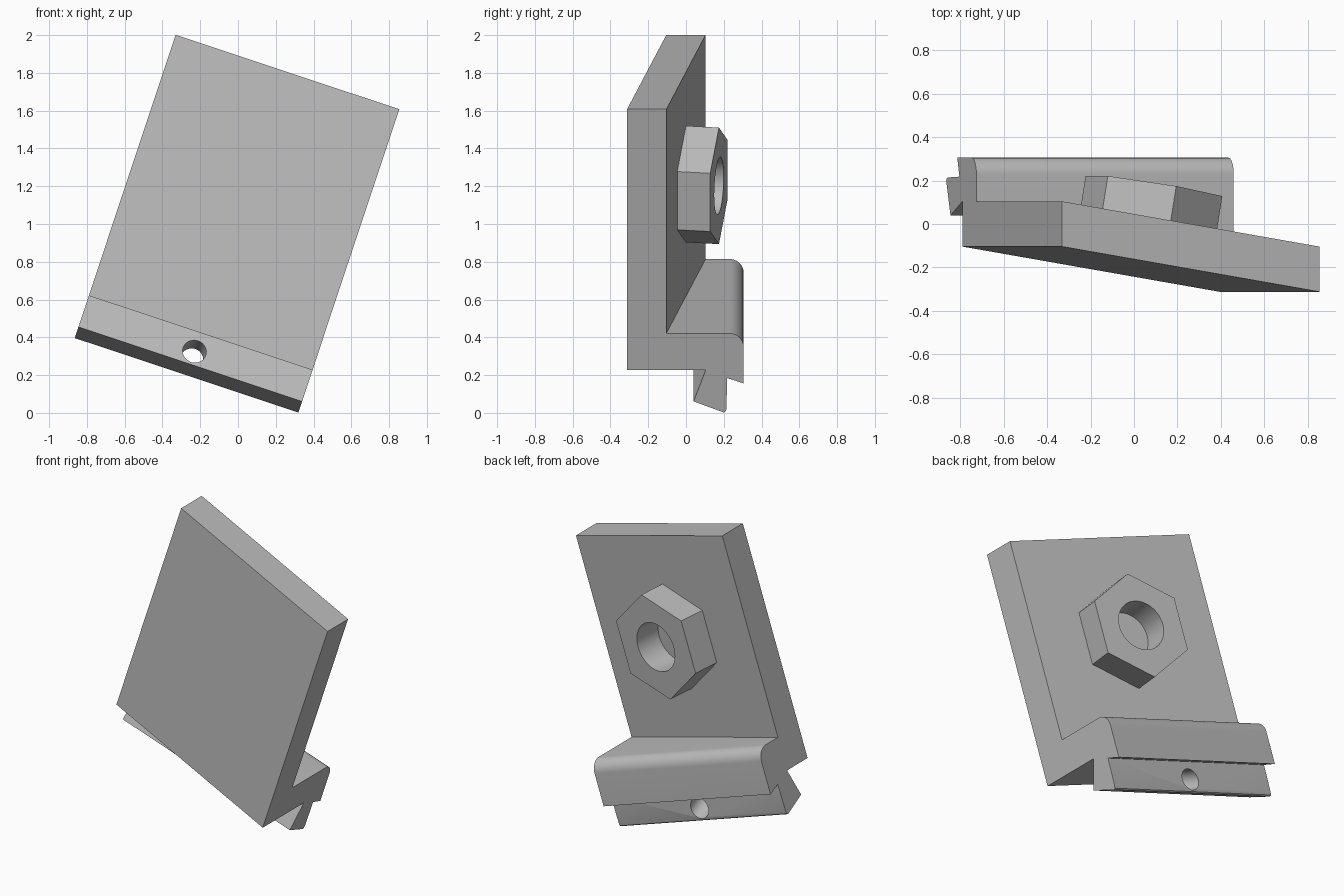
import bpy, bmesh, math
from mathutils import Vector, Matrix

if "Cube" in bpy.data.objects:
    bpy.data.objects.remove(bpy.data.objects["Cube"], do_unlink=True)

grey = bpy.data.materials.new("plain grey")
grey.use_nodes = True
grey.diffuse_color = (0.5, 0.5, 0.5, 1)
grey.node_tree.nodes["Principled BSDF"].inputs["Base Color"].default_value = (0.5, 0.5, 0.5, 1)

# Everything is built upright, then leaned over about the y axis
LEAN = Matrix.Translation((-0.79, 0, 0.62)) @ Matrix.Rotation(math.radians(18.4), 4, 'Y')
WIDTH, HEIGHT, SHEAR, LEDGE = 1.248, 1.456, 0.208, 0.205


def prism(name, start, end):
    """Solid between two matching outlines."""
    bm = bmesh.new()
    a = [bm.verts.new(p) for p in start]
    b = [bm.verts.new(p) for p in end]
    bm.faces.new(a)
    bm.faces.new(b[::-1])
    for i in range(len(a)):
        j = (i + 1) % len(a)
        bm.faces.new((a[i], b[i], b[j], a[j]))
    bmesh.ops.recalc_face_normals(bm, faces=bm.faces)
    mesh = bpy.data.meshes.new(name)
    bm.to_mesh(mesh)
    bm.free()
    mesh.materials.append(grey)
    obj = bpy.data.objects.new(name, mesh)
    bpy.context.collection.objects.link(obj)
    obj.matrix_world = LEAN
    return obj


def rod(name, centre, axis, up, radius, sides, lo, hi):
    """Regular prism along an axis, with one corner pointing up."""
    axis = axis.normalized()
    side = axis.cross(up)
    ring = [centre + radius * (math.cos(t) * up + math.sin(t) * side)
            for t in (math.tau * i / sides for i in range(sides))]
    return prism(name, [p + axis * lo for p in ring], [p + axis * hi for p in ring])


def cut(obj, cutter):
    cutter.hide_render = True
    mod = obj.modifiers.new("hole", 'BOOLEAN')
    mod.operation = 'DIFFERENCE'
    mod.solver = 'EXACT'
    mod.object = cutter
    bpy.context.view_layer.objects.active = obj
    bpy.ops.object.modifier_apply(modifier=mod.name)
    bpy.data.objects.remove(cutter, do_unlink=True)


def smooth(obj):
    bpy.ops.object.select_all(action='DESELECT')
    obj.select_set(True)
    bpy.context.view_layer.objects.active = obj
    bpy.ops.object.shade_smooth_by_angle(angle=math.radians(30))


# Slanted plate and straight clip rail as one profile (y, height)
R = 0.075
plate = [(-0.104, 0), (-0.104, HEIGHT), (0.104, HEIGHT), (0.104, LEDGE)]
fillet = [(0.305 - R + R * math.sin(t), LEDGE - R + R * math.cos(t))
          for t in (math.pi / 2 * i / 10 for i in range(11))]
foot = [(0.305, -0.074), (0.218, -0.044), (0.214, -0.215), (0.21, -0.23),
        (0.2, -0.236), (0.04, -0.174), (0.104, 0)]
left = [(0, y, z) for y, z in plate + fillet + foot]
right = [(WIDTH, y - SHEAR, z) for y, z in plate] + [(WIDTH, y, z) for y, z in fillet + foot]
body = prism("plate_with_rail", left, right)

# Screw hole through the foot, square to its sloping front
cut(body, rod("foot_hole_cutter", Vector((WIDTH / 2, 0.066, -0.103)), Vector((0, 0.945, -0.33)),
              Vector((1, 0, 0)), 0.063, 40, -0.08, 0.3))
smooth(body)

# Hexagonal boss standing square on the slanted back of the plate
up = Vector((0, 0, 1))
normal = Vector((SHEAR, WIDTH, 0))
base = Vector((WIDTH / 2, 0, (HEIGHT + LEDGE) / 2))
nut = rod("hex_nut", base, normal, up, 0.325, 6, -0.002, 0.177)
cut(nut, rod("nut_hole_cutter", base, normal, up, 0.153, 48, -0.1, 0.3))
smooth(nut)
